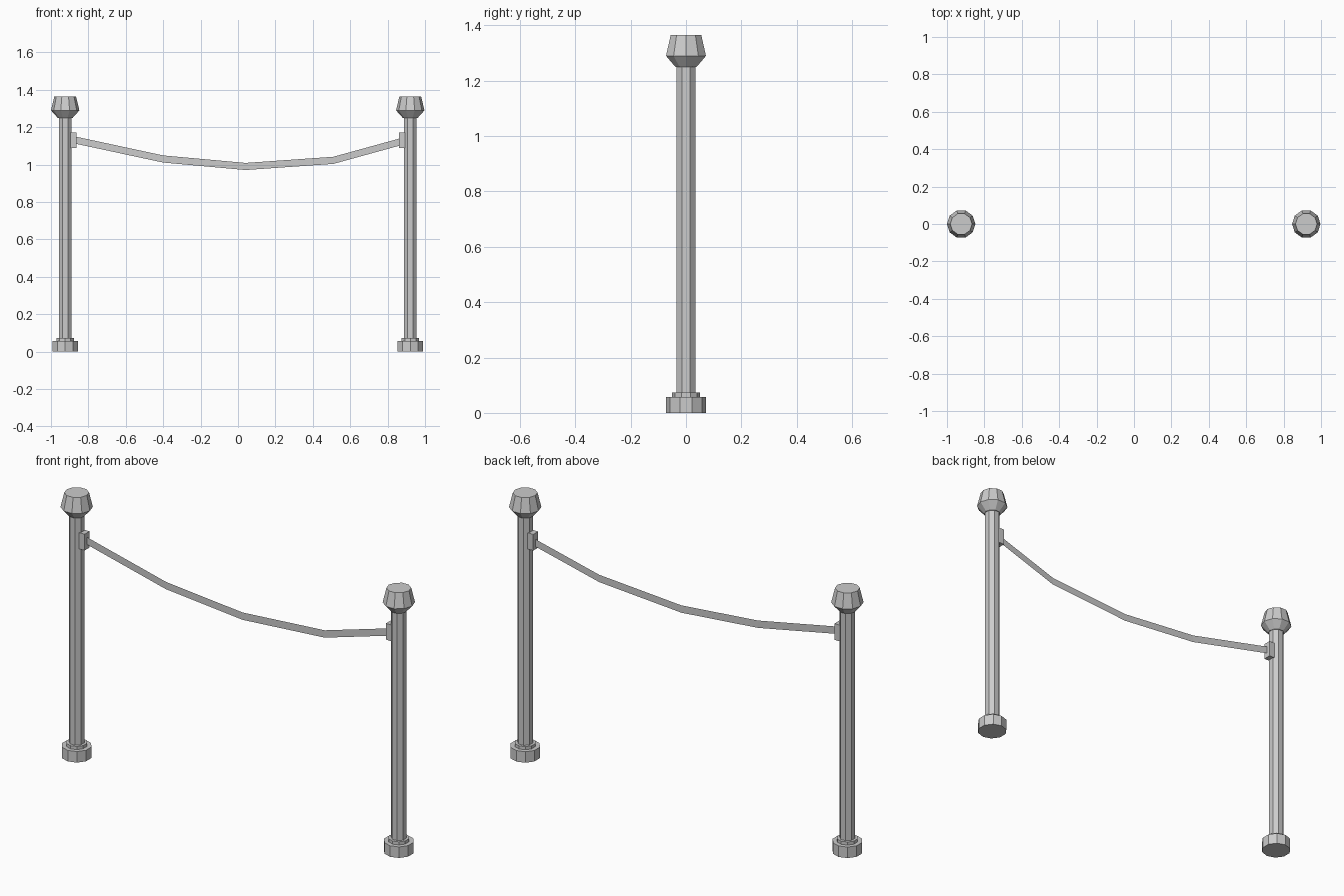
import bpy, bmesh, math
from mathutils import Vector

cube = bpy.data.objects.get("Cube")
if cube:
    bpy.data.objects.remove(cube, do_unlink=True)

grey = bpy.data.materials.new("plain grey")
grey.use_nodes = True
colour = (0.6, 0.6, 0.6, 1)
grey.diffuse_color = colour
grey.node_tree.nodes["Principled BSDF"].inputs["Base Color"].default_value = colour


def finish(name, bm):
    mesh = bpy.data.meshes.new(name)
    bm.to_mesh(mesh)
    bm.free()
    mesh.materials.append(grey)
    obj = bpy.data.objects.new(name, mesh)
    bpy.context.collection.objects.link(obj)


def lathe(name, x, profile, sides, turn=0.0):
    """Faceted upright solid from (radius, height) pairs."""
    bm = bmesh.new()
    angles = [turn + 2 * math.pi * i / sides for i in range(sides)]
    rings = [[bm.verts.new((x + r * math.cos(a), r * math.sin(a), z)) for a in angles]
             for r, z in profile]
    for low, high in zip(rings, rings[1:]):
        for i in range(sides):
            j = (i + 1) % sides
            bm.faces.new((low[i], low[j], high[j], high[i]))
    bm.faces.new(rings[0][::-1])
    bm.faces.new(rings[-1])
    finish(name, bm)


def box(name, centre, size):
    bm = bmesh.new()
    bmesh.ops.create_cube(bm, size=1)
    for v in bm.verts:
        v.co = Vector(c + s * p for c, s, p in zip(centre, size, v.co))
    finish(name, bm)


# Two matching posts with base, collar, shaft, cap and rope bracket
for side, x in (("right", -0.924), ("left", 0.921)):
    inward = -math.copysign(1, x)
    lathe(side + "_base", x, [(0.072, 0), (0.072, 0.057)], 10, math.pi / 10)
    lathe(side + "_collar", x, [(0.05, 0.057), (0.05, 0.073)], 10, math.pi / 10)
    lathe(side + "_shaft", x, [(0.037, 0.073), (0.037, 1.25)], 8, math.pi / 8)
    lathe(side + "_cap", x, [(0.04, 1.25), (0.076, 1.29), (0.058, 1.365)], 10)
    box(side + "_bracket", (x + inward * 0.043, 0, 1.13), (0.034, 0.04, 0.084))

# Sagging flat rope strung between the brackets
path = [(-0.865, 0, 1.13), (-0.4, -0.018, 1.03), (0.04, -0.02, 0.99),
        (0.51, -0.019, 1.023), (0.862, 0, 1.12)]
bm = bmesh.new()
half = 0.019
edges = [[bm.verts.new((x, y, z + s * half)) for s in (-1, 1)] for x, y, z in path]
for a, b in zip(edges, edges[1:]):
    bm.faces.new((a[0], b[0], b[1], a[1]))
finish("rope", bm)
